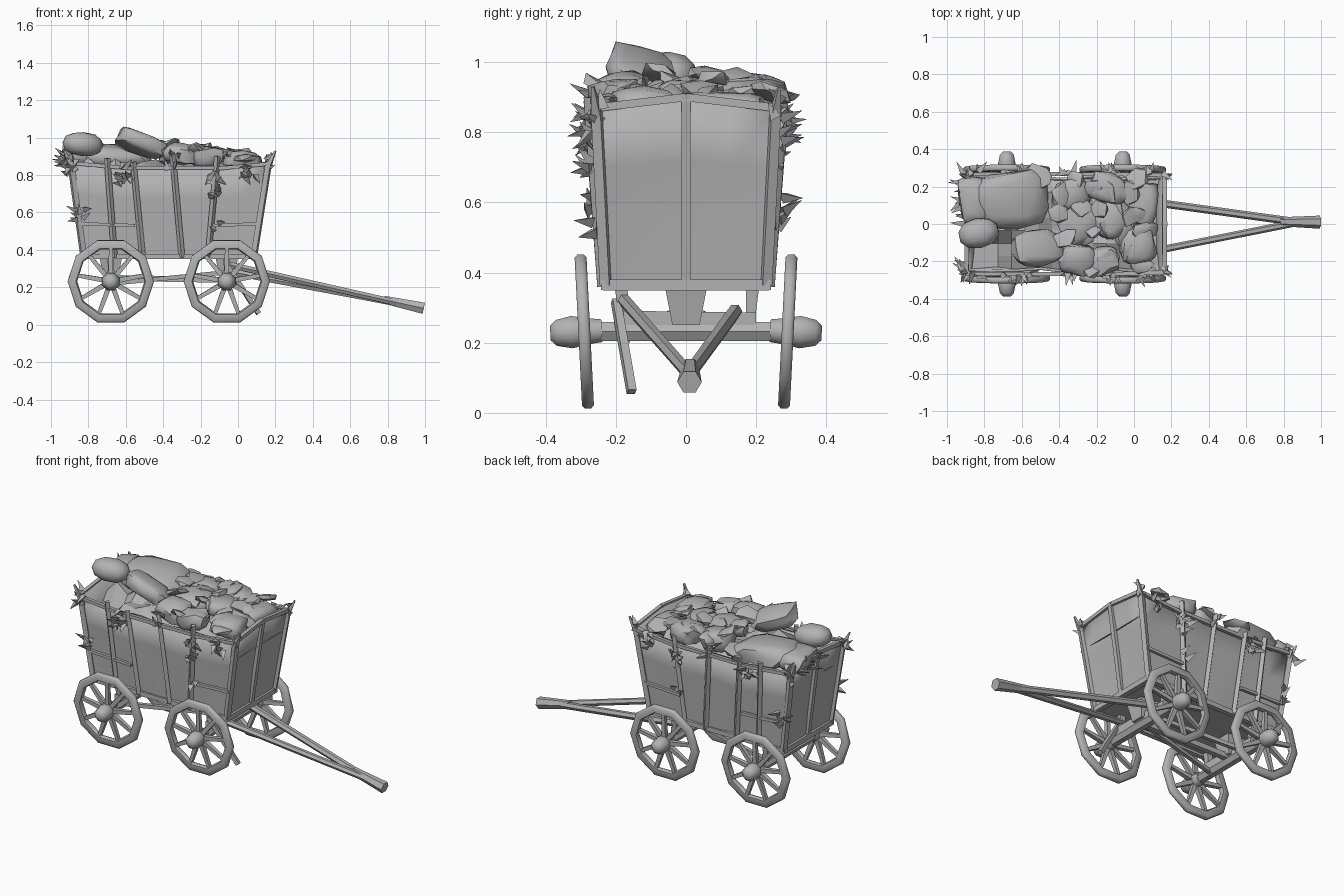
import bpy, bmesh, math, random
from mathutils import Vector, Matrix, Euler

if "Cube" in bpy.data.objects:
    bpy.data.objects.remove(bpy.data.objects["Cube"])

random.seed(7)
grey = bpy.data.materials.new("weathered_grey")
grey.diffuse_color = (0.45, 0.45, 0.45, 1)
grey.use_nodes = True
grey.node_tree.nodes["Principled BSDF"].inputs["Base Color"].default_value = grey.diffuse_color


def finish(name, bm, smooth=None):
    bmesh.ops.recalc_face_normals(bm, faces=bm.faces)
    me = bpy.data.meshes.new(name)
    bm.to_mesh(me)
    bm.free()
    me.materials.append(grey)
    ob = bpy.data.objects.new(name, me)
    bpy.context.collection.objects.link(ob)
    if smooth:
        bpy.ops.object.select_all(action='DESELECT')
        ob.select_set(True)
        bpy.context.view_layer.objects.active = ob
        bpy.ops.object.shade_smooth_by_angle(angle=math.radians(smooth))
    return ob


def add_beam(bm, p, q, r1, r2=None, sides=4):
    """Tapered pole between two points."""
    p, q = Vector(p), Vector(q)
    rot = (q - p).to_track_quat('Z', 'Y').to_matrix().to_4x4()
    m = Matrix.Translation((p + q) / 2) @ rot @ Matrix.Rotation(math.pi / sides, 4, 'Z')
    bmesh.ops.create_cone(bm, cap_ends=True, segments=sides, radius1=r1,
                          radius2=r1 if r2 is None else r2, depth=(q - p).length, matrix=m)


def beams(name, items, smooth=None):
    bm = bmesh.new()
    for it in items:
        add_beam(bm, *it)
    return finish(name, bm, smooth)


def lathe(bm, profile, n, closed):
    """Spin (radius, y) points about the y axis."""
    rings = [[bm.verts.new((r * math.sin(math.pi * (2 * i + 1) / n), y, r * math.cos(math.pi * (2 * i + 1) / n)))
              for i in range(n)] for r, y in profile]
    for k in range(len(rings) if closed else len(rings) - 1):
        a, b = rings[k], rings[(k + 1) % len(rings)]
        for i in range(n):
            j = (i + 1) % n
            bm.faces.new((a[i], a[j], b[j], b[i]))
    if not closed:
        bm.faces.new(rings[0])
        bm.faces.new(rings[-1])


# Wheels: ten-sided rim, spokes and projecting hub
def wheel(name, x, side):
    bm = bmesh.new()
    lathe(bm, [(0.222, -0.017), (0.231, -0.009), (0.231, 0.009), (0.222, 0.017),
               (0.187, 0.016), (0.180, 0.0), (0.187, -0.016)], 10, True)
    for i in range(9):
        a = 2 * math.pi * i / 9
        d = Vector((math.sin(a), 0, math.cos(a)))
        add_beam(bm, d * 0.03, d * 0.19, 0.019, 0.014)
    lathe(bm, [(0.035, -0.05), (0.042, 0.0), (0.050, 0.035), (0.040, 0.08), (0.022, 0.097)], 8, False)
    ob = finish(name, bm, 50)
    ob.matrix_world = (Matrix.Translation((x, 0.29 * side, 0.232)) @ Matrix.Diagonal((1, side, 1, 1))
                       @ Matrix.Rotation(-0.05, 4, 'X'))


for label, x in (("rear", -0.68), ("front", -0.06)):
    wheel(label + "_wheel_near", x, -1)
    wheel(label + "_wheel_far", x, 1)
    beams(label + "_axle", [((x, -0.32, 0.232), (x, 0.32, 0.232), 0.032, 0.032, 6),
                            ((x, -0.2, 0.27), (x, 0.2, 0.265), 0.03)])
    beams(label + "_bolster", [((x, 0, 0.25), (x, 0, 0.36), 0.055, 0.085),
                               ((x, -0.17, 0.20), (x, -0.185, 0.36), 0.014, 0.026),
                               ((x, 0.18, 0.21), (x, 0.19, 0.36), 0.014, 0.026)])

# Running gear and drawbar
beams("reach_poles", [((-0.68, 0.0, 0.25), (-0.06, 0.0, 0.24), 0.022),
                      ((-0.68, -0.15, 0.22), (-0.06, -0.04, 0.28), 0.016),
                      ((-0.68, 0.15, 0.22), (-0.06, 0.04, 0.28), 0.016)])
beams("drawbar", [((-0.07, -0.18, 0.325), (0.86, 0.005, 0.115), 0.019, 0.019, 6),
                  ((-0.07, 0.14, 0.29), (0.86, 0.012, 0.115), 0.021, 0.021, 6),
                  ((0.78, 0.012, 0.134), (0.993, 0.01, 0.088), 0.024, 0.035, 6)], 35)
beams("hanging_prop", [((-0.06, -0.2, 0.32), (0.11, -0.155, 0.06), 0.017)])


# Body shell: flaring walls, end boards rising to the middle
def wall(x, y, t):
    """Point on the flared body; x and y are -1..1, t is 0 at the floor and 1 at the rim."""
    cx, hx = -0.37 + 0.005 * t, 0.455 + 0.075 * t
    top = 0.840 + 0.06 * abs(x) ** 6 * (1 - 0.5 * abs(y))
    return Vector((cx + hx * x, (0.228 + 0.026 * t) * y, 0.365 + (top - 0.365) * t))


bm = bmesh.new()
loop = ([(-1 + i / 4, -1) for i in range(8)] + [(1, -1 + i / 2) for i in range(4)]
        + [(1 - i / 4, 1) for i in range(8)] + [(-1, 1 - i / 2) for i in range(4)])
rings = []
for t in (0, 0.33, 0.66, 1):
    ring = []
    for x, y in loop:
        p = wall(x, y, t)
        if abs(y) == 1 and abs(x) < 1:
            p.y += 0.009 * math.sin(9 * x + 7 * y + 5 * t)
        elif abs(y) < 1 and 0 < t < 1:
            p.x -= 0.008 * x      # end boards sit slightly inside their frame
        ring.append(bm.verts.new(p))
    rings.append(ring)
for a, b in zip(rings, rings[1:]):
    for i in range(len(loop)):
        j = (i + 1) % len(loop)
        bm.faces.new((a[i], a[j], b[j], b[i]))
bm.faces.new(rings[0])
shell = finish("body_shell", bm, 40)
sol = shell.modifiers.new("thickness", 'SOLIDIFY')
sol.thickness = 0.015

# Frame: sill, corner stakes, end posts, side stakes and rails
for s, label in ((-1, "near"), (1, "far")):
    posts = [((a, s * 0.236, 0.36), (b, s * 0.275, h), 0.017) for a, b, h in
             ((-0.66, -0.70, 0.89), (-0.51, -0.56, 0.87), (-0.30, -0.35, 0.91), (-0.16, -0.11, 0.90))]
    beams("side_stakes_" + label, posts)
    beams("side_rails_" + label, [((-0.84, s * 0.245, 0.54), (-0.55, s * 0.25, 0.53), 0.012),
                                  ((-0.14, s * 0.25, 0.53), (0.11, s * 0.245, 0.54), 0.012),
                                  ((-0.9, s * 0.265, 0.865), (-0.56, s * 0.268, 0.835), 0.014),
                                  ((-0.56, s * 0.268, 0.84), (-0.11, s * 0.266, 0.84), 0.014),
                                  ((-0.11, s * 0.266, 0.835), (0.16, s * 0.262, 0.86), 0.014)])
    beams("sill_" + label, [((-0.84, s * 0.228, 0.365), (0.1, s * 0.228, 0.365), 0.02)])
for e, label in ((-1, "rear"), (1, "front")):
    foot, head = wall(e, 0, 0), wall(e, 0, 1)
    items = [(foot, head + Vector((0, 0, 0.01)), 0.019)]
    for s in (-1, 1):
        a, b = wall(e, s, 0), wall(e, s, 1)
        items += [(a, b, 0.02), (b - (b - a) * 0.05, b + Vector((e * 0.035, s * 0.012, 0.06)), 0.02, 0.006),
                  (b, head, 0.016)]
    items.append((wall(e, -1.04, 0), wall(e, 1.04, 0), 0.022))
    beams("end_frame_" + label, items)


# Load: bed of cargo with sacks, bundles and a round gourd on top
def lump(name, c, size, rot=(0, 0, 0), square=0.65, rough=0.1, level=2):
    bm = bmesh.new()
    bmesh.ops.create_icosphere(bm, subdivisions=level, radius=1)
    m = Matrix.Translation(c) @ Euler([math.radians(a) for a in rot]).to_matrix().to_4x4()
    for v in bm.verts:
        d = [math.copysign(abs(k) ** square, k) * s for k, s in zip(v.co, size)]
        v.co = m @ (Vector(d) * random.uniform(1 - rough, 1 + rough))
    finish(name, bm, 45)


bm = bmesh.new()
bmesh.ops.create_grid(bm, x_segments=14, y_segments=7, size=1)
for v in bm.verts:
    x, y = v.co.x, v.co.y
    hollow = x < -0.6 and y < -0.3 or x > 0.85
    v.co = wall(x * 0.96, y * 0.95, 1)
    edge = max(abs(x), abs(y)) > 0.95
    v.co.z = 0.74 if hollow else 0.82 if edge else 0.86 + random.uniform(-0.03, 0.035)
finish("cargo_bed", bm)

lump("large_sack", (-0.66, 0.13, 0.895), (0.20, 0.155, 0.07), (5, 4, 8))
lump("sack_flap", (-0.52, 0.25, 0.905), (0.085, 0.075, 0.022), (-8, 0, 40), 0.9, 0.2, 1)
lump("round_gourd", (-0.83, -0.05, 0.965), (0.112, 0.08, 0.065), (0, 5, 12), 0.9, 0.02)
lump("raised_sack", (-0.52, -0.13, 0.965), (0.14, 0.095, 0.05), (-14, 22, 6), 0.6)
lump("rear_side_sack", (-0.85, 0.13, 0.90), (0.09, 0.13, 0.055), (0, 0, 10))
lump("middle_far_bale", (-0.33, 0.16, 0.89), (0.09, 0.08, 0.06), (0, 8, 15), 0.5)
lump("middle_sack", (-0.29, 0.0, 0.905), (0.12, 0.11, 0.05), (5, 0, 30))
lump("middle_near_sack", (-0.30, -0.19, 0.915), (0.10, 0.085, 0.055), (8, 8, -10))
lump("far_sack", (-0.14, 0.19, 0.90), (0.11, 0.085, 0.055), (-5, 6, -20))
lump("centre_sack", (-0.12, 0.03, 0.895), (0.11, 0.10, 0.05), (0, 8, 45))
lump("front_sack", (0.02, -0.12, 0.88), (0.10, 0.10, 0.05), (0, 5, 8))
lump("front_far_sack", (0.05, 0.11, 0.87), (0.08, 0.12, 0.045), (0, 0, -8))
lump("near_bundle", (-0.17, -0.20, 0.895), (0.09, 0.075, 0.055), (0, 0, 20))
for i in range(6):  # loose angular pieces laid across the front half
    for j in range(4):
        x = -0.38 + 0.085 * i + random.uniform(-0.03, 0.03)
        y = -0.19 + 0.13 * j + random.uniform(-0.04, 0.04)
        c = (x, y, 0.918 - 0.10 * (x + 0.1) + random.uniform(-0.02, 0.02))
        lump("loose_piece", c, (random.uniform(0.05, 0.085), random.uniform(0.04, 0.06), 0.02),
             [random.uniform(-25, 25), random.uniform(-25, 25), random.uniform(0, 180)], 0.7, 0.2, 1)


# Thorny sprigs hanging on the sides and corners
def sprig(bm, c, out, n, spread, length):
    for _ in range(n):
        p = Vector(c) + Vector([random.uniform(-1, 1) * k for k in spread])
        d = Vector(out) + Vector([random.uniform(-0.8, 0.8) for _ in range(3)])
        add_beam(bm, p, p + d.normalized() * length * random.uniform(0.6, 1), 0.02, 0.001, 3)


for s, label in ((-1, "near"), (1, "far")):
    bm = bmesh.new()
    for x, z, n in ((-0.61, 0.81, 11), (-0.13, 0.74, 11), (0.06, 0.83, 7), (-0.13, 0.56, 2),
                    (-0.88, 0.86, 5), (-0.35, 0.88, 4), (-0.84, 0.58, 3)):
        sprig(bm, (x, s * 0.268, z), (0, s * 0.5, 0.1), n, (0.035, 0.01, 0.055), 0.075)
    finish("side_sprigs_" + label, bm)
bm = bmesh.new()
for y in (-0.24, 0.02, 0.12, 0.2):
    sprig(bm, (-0.91, y, 0.87), (-0.9, 0, 0.6), 4, (0.01, 0.03, 0.03), 0.09)
for y in (-0.25, 0.25):
    sprig(bm, (-0.85, y, 0.58), (-1, 0, 0.2), 3, (0.01, 0.01, 0.03), 0.08)
    sprig(bm, (0.16, y, 0.86), (0.2, 0, 1), 3, (0.015, 0.02, 0.03), 0.07)
finish("end_sprigs", bm)
